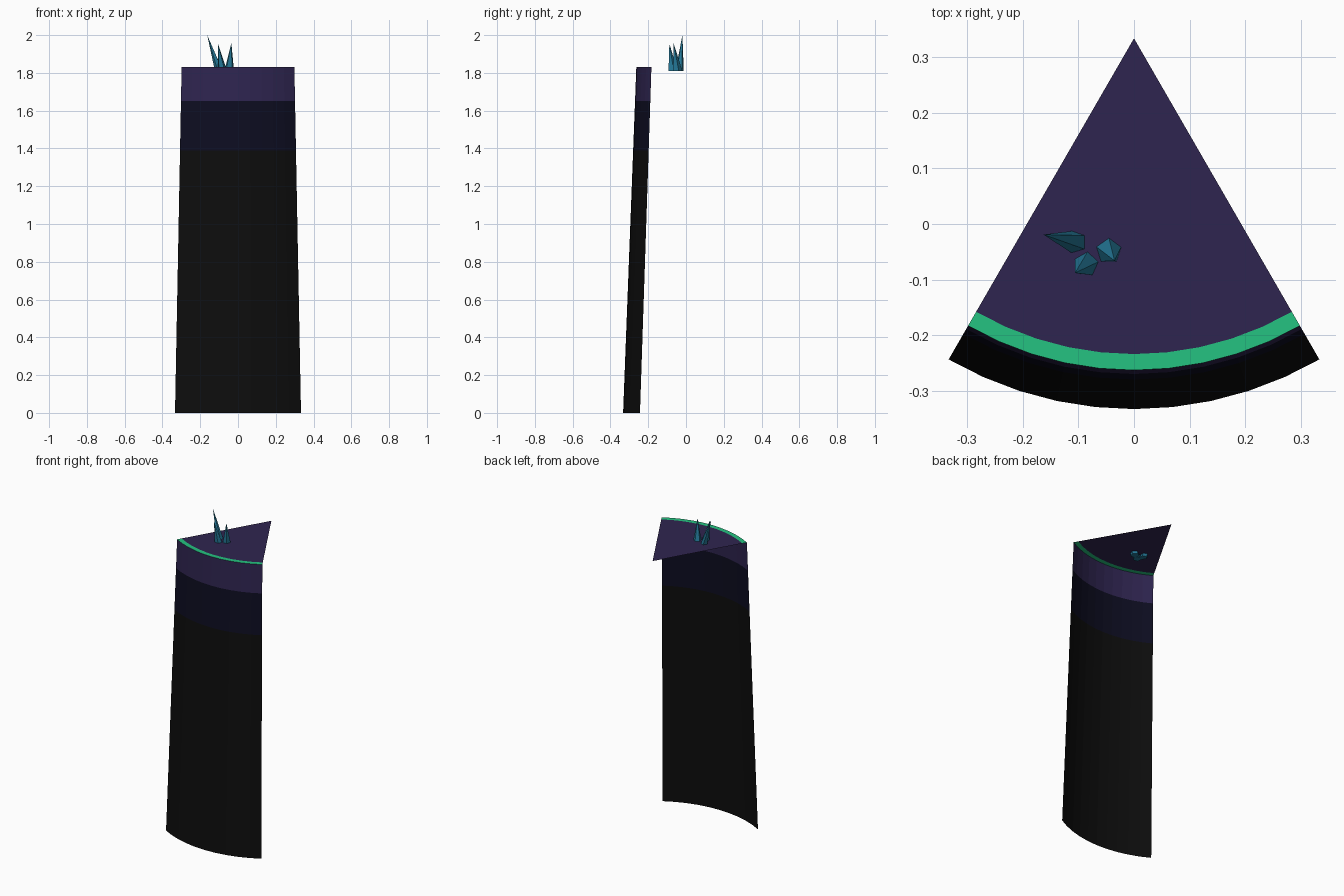
import bpy, bmesh, math
from mathutils import Vector

cube = bpy.data.objects.get("Cube")
if cube:
    bpy.data.objects.remove(cube, do_unlink=True)

APEX_Y = 0.334
TOP_Z = 1.83
TOP_R, BASE_R, TRIM_R = 0.597, 0.667, 0.568
SEGMENTS = 10


def material(name, rgb):
    m = bpy.data.materials.new(name)
    m.use_nodes = True
    m.diffuse_color = (*rgb, 1)
    bsdf = m.node_tree.nodes["Principled BSDF"]
    bsdf.inputs["Base Color"].default_value = (*rgb, 1)
    bsdf.inputs["Roughness"].default_value = 0.8
    return m


BLACK = material("black", (0.004, 0.004, 0.004))
NAVY = material("dark navy", (0.004, 0.004, 0.015))
PURPLE = material("deep purple", (0.028, 0.018, 0.08))
GREEN = material("bright green", (0.018, 0.54, 0.22))
TEAL = material("crystal teal", (0.017, 0.18, 0.30))


def finish(name, bm, *mats):
    mesh = bpy.data.meshes.new(name)
    bm.to_mesh(mesh)
    bm.free()
    for m in mats:
        mesh.materials.append(m)
    obj = bpy.data.objects.new(name, mesh)
    bpy.context.collection.objects.link(obj)
    return obj


def arc(bm, radius, z):
    """Row of vertices along the sixty degree arc, left to right in the front."""
    angles = [math.radians(-30 + 60 * i / SEGMENTS) for i in range(SEGMENTS + 1)]
    return [bm.verts.new((radius * math.sin(a), APEX_Y - radius * math.cos(a), z))
            for a in angles]


def bridge(bm, low, high, index=0):
    for i in range(SEGMENTS):
        f = bm.faces.new((low[i], low[i + 1], high[i + 1], high[i]))
        f.material_index = index


# Tapered curved wall, in three colour bands
bm = bmesh.new()
rows = [arc(bm, BASE_R + (TOP_R - BASE_R) * z / TOP_Z, z)
        for z in (0, 1.39, 1.65, TOP_Z)]
for band in range(3):
    bridge(bm, rows[band], rows[band + 1], band)
finish("curved_wall", bm, BLACK, NAVY, PURPLE)

# Flat wedge on top
bm = bmesh.new()
edge = arc(bm, TRIM_R, TOP_Z)
apex = bm.verts.new((0, APEX_Y, TOP_Z))
bm.faces.new(edge + [apex])
finish("top_wedge", bm, PURPLE)

# Green rim along the curved edge
bm = bmesh.new()
bridge(bm, arc(bm, TOP_R, TOP_Z), arc(bm, TRIM_R, TOP_Z))
finish("green_rim", bm, GREEN)


# Leaning crystals
def crystal(name, base, tip, radius, turn):
    bm = bmesh.new()
    ring = []
    for i in range(5):
        a = turn + math.tau * i / 5
        ring.append(bm.verts.new((base[0] + radius * math.cos(a),
                                  base[1] + radius * math.sin(a), 1.81)))
    point = bm.verts.new(Vector(tip))
    for i in range(5):
        bm.faces.new((ring[i], ring[(i + 1) % 5], point))
    bm.faces.new(ring[::-1])
    finish(name, bm, TEAL)


crystal("tall_crystal", (-0.099, -0.034), (-0.163, -0.019, 2.0), 0.023, 0.6)
crystal("front_crystal", (-0.083, -0.070), (-0.106, -0.088, 1.955), 0.026, 0.2)
crystal("side_crystal", (-0.047, -0.046), (-0.035, -0.066, 1.958), 0.027, 0.3)
